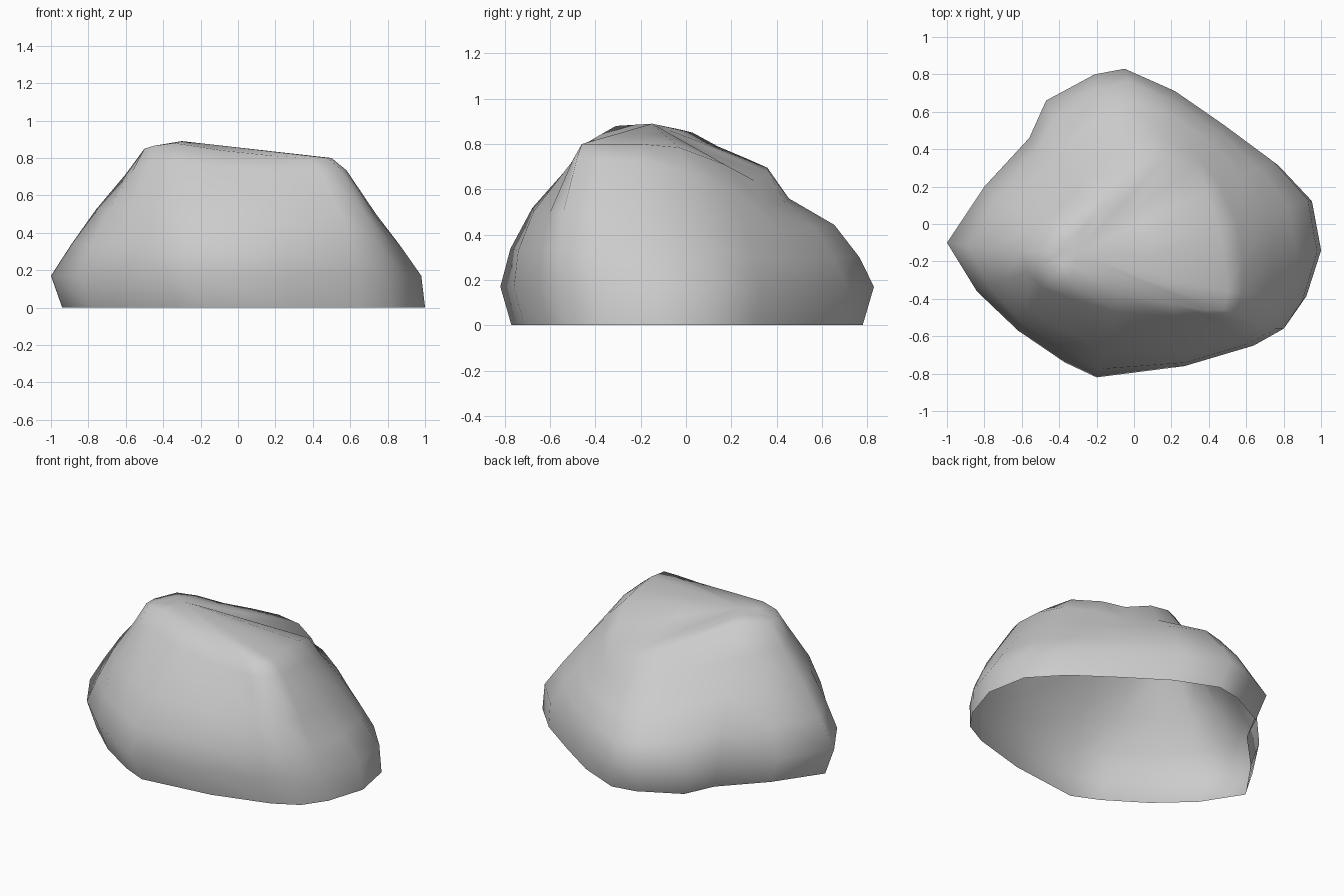
import bpy, bmesh
from mathutils import Vector

if "Cube" in bpy.data.objects:
    bpy.data.objects.remove(bpy.data.objects["Cube"])

# Each rib of the boulder: widest outline x, y / plateau edge x, y, z / outward bulge
RIBS = [
    (-1.00, -.10, -.50, -.15, .85, .02), (-.80, .20, -.42, -.03, .865, .03),
    (-.56, .46, -.32, .03, .85, .05), (-.47, .66, -.20, .14, .79, .05),
    (-.21, .80, -.09, .27, .735, .07), (-.05, .83, .04, .36, .695, .07),
    (.22, .71, .18, .37, .67, .04), (.48, .53, .32, .30, .64, .03),
    (.75, .33, .39, .17, .71, .02), (.93, .13, .46, -.03, .785, .02),
    (.98, -.15, .48, -.20, .80, .02), (.90, -.41, .50, -.36, .80, .04),
    (.80, -.56, .48, -.46, .80, .06), (.64, -.65, .38, -.46, .80, .07),
    (.27, -.76, .20, -.43, .81, .09), (-.20, -.82, -.08, -.38, .84, .09),
    (-.37, -.74, -.34, -.31, .88, .06), (-.62, -.57, -.45, -.29, .865, .05),
    (-.84, -.36, -.50, -.23, .85, .03),
]
# Height change of each rib's shoulder: below zero is a ledge under the plateau
SHOULDER = [0, -.03, -.05, -.05, -.05, -.03, -.03, -.02, 0, .02,
            .05, .06, .07, .06, .05, .05, .05, .03, .01]
PEAK = Vector((-.30, -.15, .89))


def rib_points(rib, shoulder):
    """Points of one rib from the open base up to the plateau."""
    mx, my, px, py, pz, bulge = rib
    mid, top = Vector((mx, my, .17)), Vector((px, py, pz))
    out = Vector((mx, my, 0)).normalized()
    pts = [Vector((mx * .98 + .04, my * .94, 0)), mid]
    for t in (.25, .52):
        pts.append(mid.lerp(top, t) + out * bulge * 4 * t * (1 - t))
    pts.append(mid.lerp(top, .8) + Vector((0, 0, shoulder)))
    return pts + [top, top.lerp(PEAK, .5)]


# Boulder shell, open underneath
bm = bmesh.new()
ribs = [[bm.verts.new(p) for p in rib_points(r, s)] for r, s in zip(RIBS, SHOULDER)]
peak = bm.verts.new(PEAK)
for i, a in enumerate(ribs):
    b = ribs[(i + 1) % len(ribs)]
    for k in range(len(a) - 1):
        bm.faces.new((a[k], a[k + 1], b[k + 1], b[k]))
    bm.faces.new((a[-1], peak, b[-1]))
# Keep the faces pointing outwards
bm.normal_update()
if sum(f.normal.z for f in bm.faces) < 0:
    bmesh.ops.reverse_faces(bm, faces=bm.faces[:])
for f in bm.faces:
    f.smooth = True
mesh = bpy.data.meshes.new("boulder")
bm.to_mesh(mesh)
bm.free()
boulder = bpy.data.objects.new("boulder", mesh)
bpy.context.collection.objects.link(boulder)
